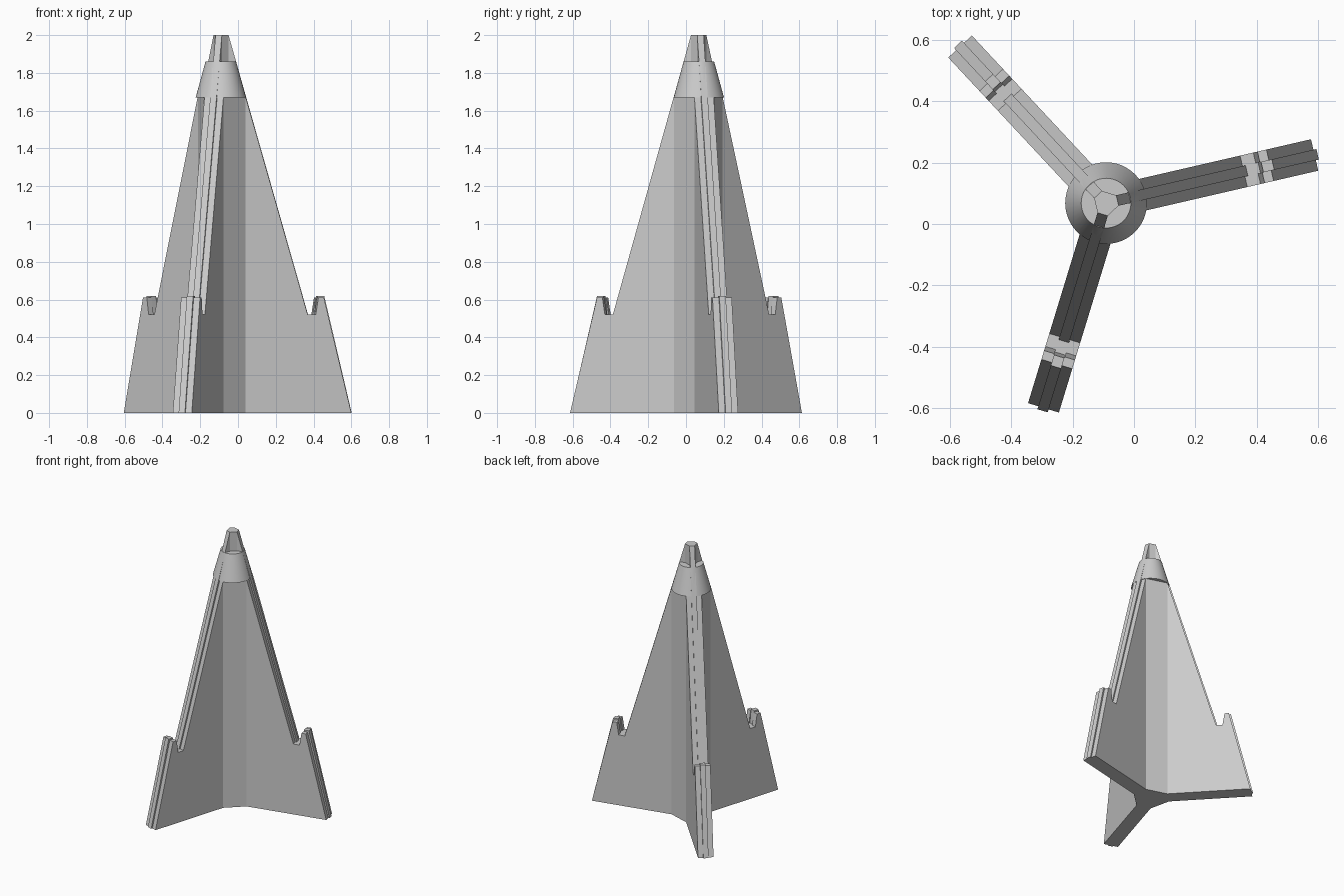
import bpy, bmesh, math
from mathutils import Matrix, Vector

if "Cube" in bpy.data.objects:
    bpy.data.objects.remove(bpy.data.objects["Cube"])

CX, CY = -0.091, 0.068          # axis of the three-finned body
ANGLES = [math.radians(a) for a in (13, 133, 253)]
LAYER = 0.035                   # thickness of one fin layer

grey = bpy.data.materials.new("light_grey")
grey.diffuse_color = (0.6, 0.6, 0.6, 1)
grey.use_nodes = True
grey.node_tree.nodes["Principled BSDF"].inputs["Base Color"].default_value = grey.diffuse_color


def finish(name, bm):
    bmesh.ops.recalc_face_normals(bm, faces=bm.faces)
    me = bpy.data.meshes.new(name)
    bm.to_mesh(me)
    bm.free()
    me.materials.append(grey)
    ob = bpy.data.objects.new(name, me)
    ob.location = (CX, CY, 0)
    bpy.context.collection.objects.link(ob)
    return ob


def extrude(bm, pts, vec):
    """Add a closed solid swept from a flat outline."""
    face = bm.faces.new([bm.verts.new(p) for p in pts])
    res = bmesh.ops.extrude_face_region(bm, geom=[face], use_keep_orig=True)
    verts = [g for g in res["geom"] if isinstance(g, bmesh.types.BMVert)]
    bmesh.ops.translate(bm, vec=vec, verts=verts)


def fin_layer(name, profile, offset, angle):
    bm = bmesh.new()
    extrude(bm, [(r, offset - LAYER / 2, z) for r, z in profile], Vector((0, LAYER, 0)))
    bm.transform(Matrix.Rotation(angle, 4, 'Z'))
    return finish(name, bm)


def hex_core(name, reach, half, height):
    """Six-sided column filling the corners between the fins."""
    bm = bmesh.new()
    pts = []
    for a in ANGLES:
        for s in (-half, half):
            pts.append((reach * math.cos(a) - s * math.sin(a),
                        reach * math.sin(a) + s * math.cos(a), 0))
    extrude(bm, pts, Vector((0, 0, height)))
    return finish(name, bm)


# Fin outlines as (radius, height): the middle layer stands slightly proud
middle = [(0, 0), (0.707, 0), (0.558, 0.62), (0.522, 0.62), (0.512, 0.52),
          (0.470, 0.52), (0.038, 2.0), (0, 2.0)]
outer = [(0, 0), (0.697, 0), (0.548, 0.61), (0.518, 0.61), (0.504, 0.52),
         (0.460, 0.52), (0.124, 1.67), (0, 1.67)]

for i, a in enumerate(ANGLES, 1):
    fin_layer(f"fin_{i}_middle", middle, 0, a)
    fin_layer(f"fin_{i}_left", outer, LAYER, a)
    fin_layer(f"fin_{i}_right", outer, -LAYER, a)

# Core column and slim tip column
hex_core("core_column", 0.122, 1.5 * LAYER, 1.67)
hex_core("tip_column", 0.0375, LAYER / 2, 2.0)

# Conical collar near the top
bm = bmesh.new()
bmesh.ops.create_cone(bm, cap_ends=True, segments=48, radius1=0.133, radius2=0.081,
                      depth=0.19, matrix=Matrix.Translation((0, 0, 1.765)))
collar = finish("collar", bm)
for f in collar.data.polygons:
    f.use_smooth = len(f.vertices) == 4
for e in collar.data.edges:
    v1, v2 = (collar.data.vertices[v].co for v in e.vertices)
    e.use_edge_sharp = abs(v1.z - v2.z) < 0.01
